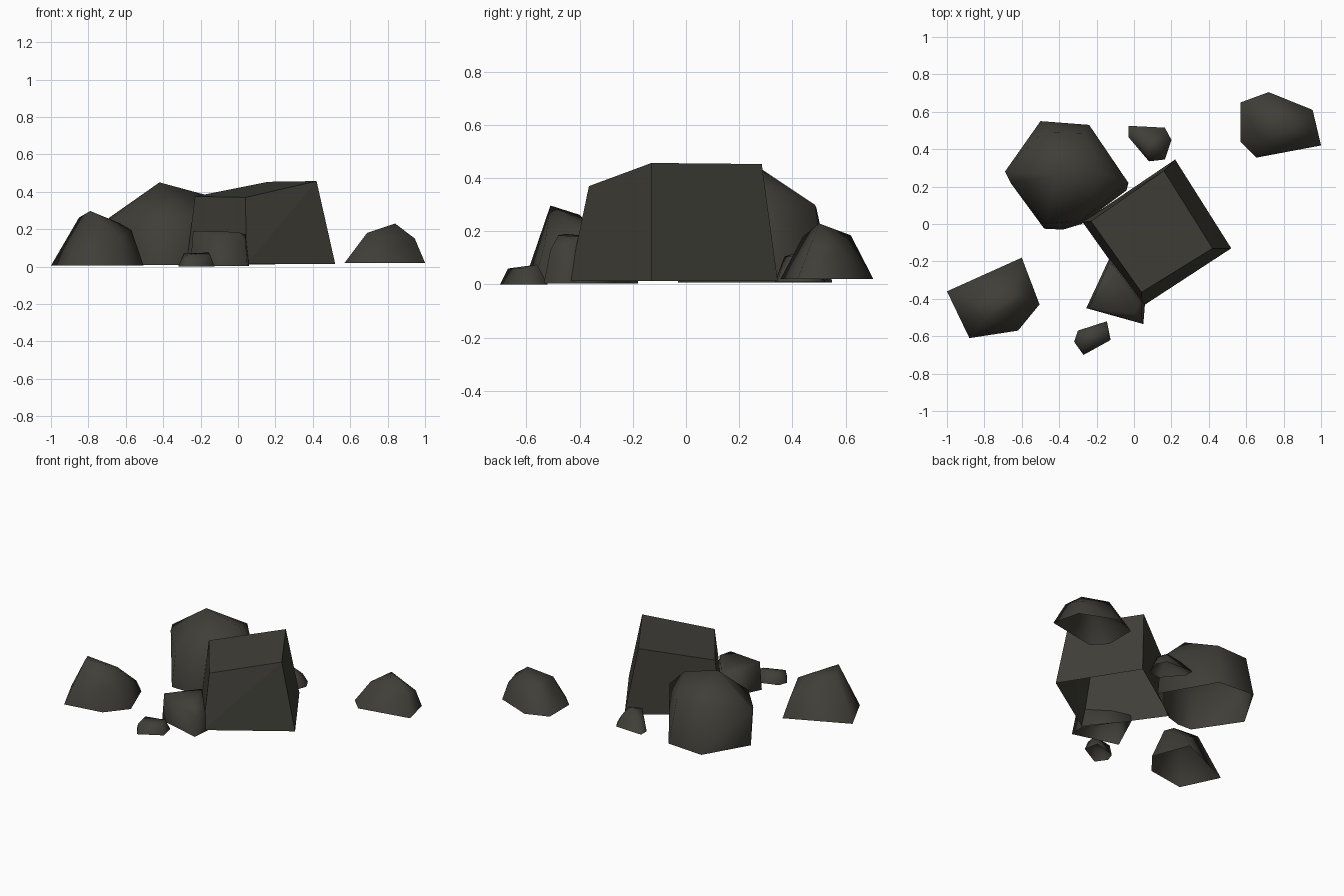
import bpy, bmesh, math

stone = bpy.data.materials.new("dark_stone")
stone.diffuse_color = (0.050, 0.048, 0.039, 1)


def rock(name, base_z, base, upper, smooth=True):
    """Open-bottomed boulder: hull of a footprint outline and upper corners."""
    bm = bmesh.new()
    for x, y in base:
        bm.verts.new((x, y, base_z))
    for p in upper:
        bm.verts.new(p)
    res = bmesh.ops.convex_hull(bm, input=bm.verts[:])
    junk = {e for k in ("geom_interior", "geom_unused") for e in res[k]
            if isinstance(e, bmesh.types.BMVert)}
    bmesh.ops.delete(bm, geom=list(junk), context='VERTS')
    bmesh.ops.dissolve_limit(bm, angle_limit=math.radians(3),
                             verts=bm.verts[:], edges=bm.edges[:])
    bmesh.ops.recalc_face_normals(bm, faces=bm.faces[:])
    # Underside is left open
    under = [f for f in bm.faces if all(v.co.z < base_z + 1e-4 for v in f.verts)]
    bmesh.ops.delete(bm, geom=under, context='FACES')
    for f in bm.faces:
        f.smooth = smooth
    me = bpy.data.meshes.new(name)
    bm.to_mesh(me)
    bm.free()
    me.materials.append(stone)
    bpy.context.collection.objects.link(bpy.data.objects.new(name, me))


# Central squared block, flat faced
rock("square_block", 0.013,
     [(.22, .345), (.52, -.13), (.045, -.44), (-.275, .01)],
     [(.42, -.13, .457), (.16, .285, .453), (-.23, .015, .375), (.04, -.365, .37)],
     smooth=False)

# Tall boulder behind the block
rock("back_boulder", 0.008,
     [(-.67, .26), (-.50, .55), (-.24, .53), (-.04, .18),
      (-.28, 0), (-.38, -.03), (-.48, -.025)],
     [(-.69, .28, .26), (-.66, .22, .25), (-.49, .49, .29), (-.27, .485, .30),
      (-.03, .22, .24), (-.28, .02, .24), (-.47, 0, .23),
      (-.42, .26, .45), (-.18, .27, .385)])

# Left boulder
rock("left_boulder", 0.005,
     [(-1, -.36), (-.60, -.18), (-.505, -.43), (-.62, -.57), (-.88, -.61)],
     [(-.79, -.51, .297), (-.85, -.40, .262), (-.64, -.38, .235),
      (-.57, -.39, .195), (-.61, -.22, .09), (-.63, -.53, .16)])

# Right boulder
rock("right_boulder", 0.02,
     [(.57, .65), (.57, .44), (.655, .355), (1, .42), (.955, .61), (.72, .705)],
     [(.69, .44, .18), (.84, .50, .23), (.945, .47, .15),
      (.93, .58, .13), (.72, .62, .185)])

# Wedge leaning on the front of the block
rock("front_wedge", 0.004,
     [(-.255, -.45), (.05, -.535), (.06, -.41), (-.09, -.24), (-.13, -.18)],
     [(-.24, -.45, .19), (0, -.48, .185), (.04, -.51, .13),
      (-.13, -.20, .155), (-.10, -.26, .17), (.04, -.42, .17)])

# Small pebbles
rock("front_pebble", 0.0,
     [(-.32, -.63), (-.30, -.57), (-.145, -.52), (-.125, -.62), (-.27, -.70)],
     [(-.28, -.67, .06), (-.29, -.58, .07), (-.155, -.56, .075), (-.15, -.62, .06)])
rock("back_pebble", 0.01,
     [(-.03, .525), (-.03, .465), (.08, .335), (.165, .345), (.20, .45), (.165, .515)],
     [(.10, .44, .125), (.07, .37, .105), (.15, .40, .105),
      (.02, .47, .085), (.15, .48, .075)])
